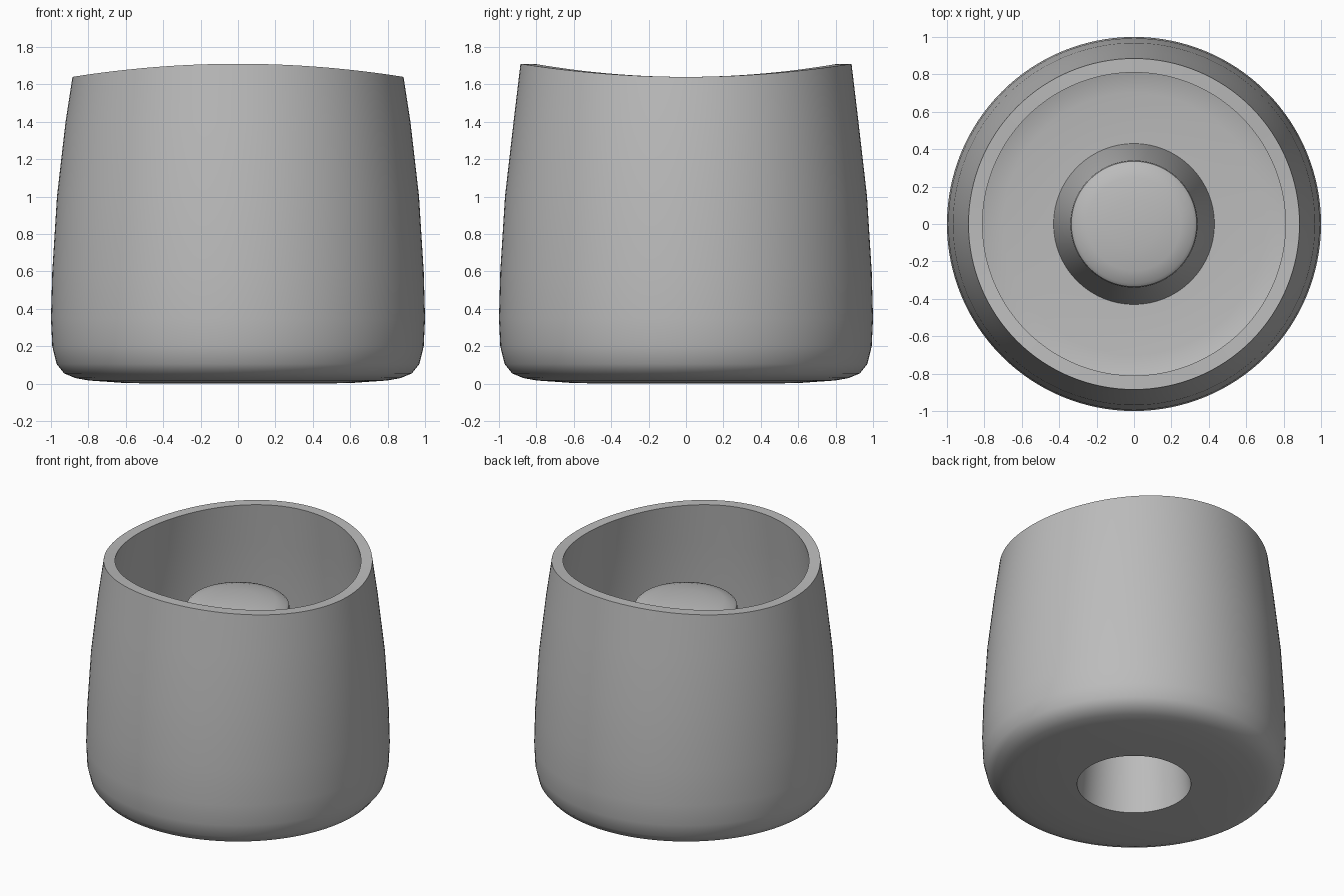
import bpy, bmesh, math

old = bpy.data.objects.get("Cube")
if old:
    bpy.data.objects.remove(old)

RIM = 1.675       # mean rim height
WAVE = 0.035      # rim rises front and back, dips at the sides
STEPS = 128

grey = bpy.data.materials.new("plain_grey")
grey.use_nodes = True
grey.diffuse_color = (0.5, 0.5, 0.5, 1)
grey.node_tree.nodes["Principled BSDF"].inputs["Base Color"].default_value = (0.5, 0.5, 0.5, 1)

# Cross-section halves, each as (radius, height)
tunnel = [(0, 1.31), (0.2, 1.3), (0.27, 1.26), (0.375, 0)]
outer_wall = [(0.6, 0.003), (0.8, 0.017), (0.87, 0.03), (0.93, 0.055), (0.97, 0.105),
              (0.993, 0.2), (1, 0.35), (0.993, 0.6), (0.968, 1), (0.922, 1.4), (0.885, RIM)]
inner_wall = [(0.81, RIM), (0.847, 1.4), (0.893, 1), (0.918, 0.6), (0.924, 0.35),
              (0.915, 0.2), (0.89, 0.13), (0.84, 0.1), (0.7, 0.08)]
post = [(0.43, 0.075), (0.34, 1.32), (0.335, 1.345), (0.318, 1.36),
        (0.25, 1.38), (0.13, 1.395), (0, 1.4)]


def lathe(name, profile):
    bm = bmesh.new()
    verts = [bm.verts.new((r, 0, z)) for r, z in profile]
    edges = [bm.edges.new(pair) for pair in zip(verts, verts[1:])]
    bmesh.ops.spin(bm, geom=verts + edges, cent=(0, 0, 0), axis=(0, 0, 1),
                   angle=math.tau, steps=STEPS)
    bmesh.ops.remove_doubles(bm, verts=bm.verts, dist=1e-4)
    # Saddle-shaped rim, fading out down the walls
    for v in bm.verts:
        if math.hypot(v.co.x, v.co.y) > 0.6 and v.co.z > 1.4:
            fade = (v.co.z - 1.4) / (RIM - 1.4)
            v.co.z -= WAVE * fade * math.cos(2 * math.atan2(v.co.y, v.co.x))
    bmesh.ops.recalc_face_normals(bm, faces=bm.faces)
    mesh = bpy.data.meshes.new(name)
    bm.to_mesh(mesh)
    bm.free()
    mesh.materials.append(grey)
    obj = bpy.data.objects.new(name, mesh)
    bpy.context.collection.objects.link(obj)
    bpy.ops.object.select_all(action='DESELECT')
    obj.select_set(True)
    bpy.context.view_layer.objects.active = obj
    bpy.ops.object.shade_smooth_by_angle(angle=math.radians(35))
    return obj


# Hollow cup with a central post, open from below
lathe("cup_with_post", tunnel + outer_wall + inner_wall + post)
